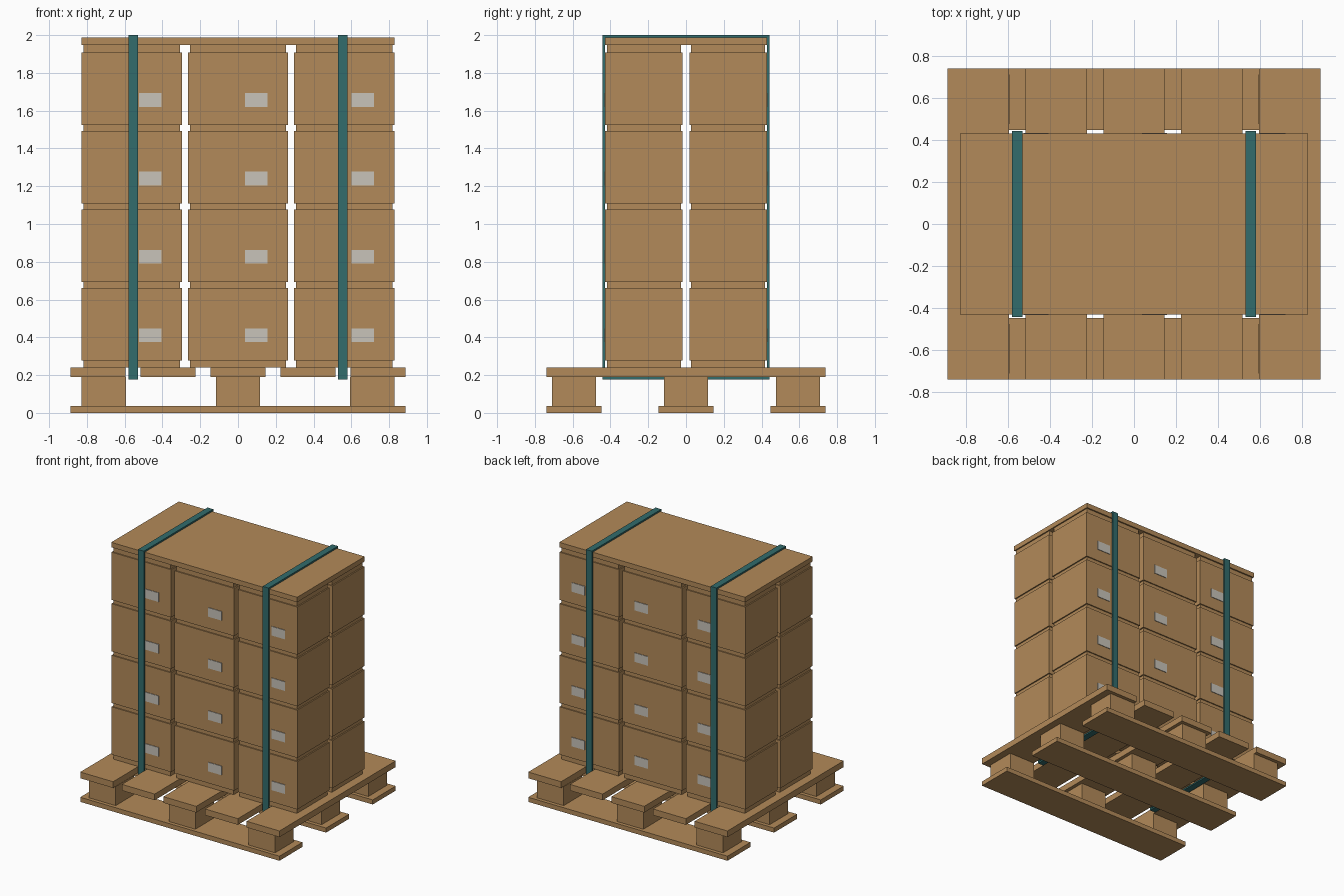
import bpy, bmesh
from mathutils import Matrix, Vector

if "Cube" in bpy.data.objects:
    bpy.data.objects.remove(bpy.data.objects["Cube"])


def material(name, rgb):
    m = bpy.data.materials.new(name)
    m.diffuse_color = (*rgb, 1)
    m.use_nodes = True
    m.node_tree.nodes["Principled BSDF"].inputs["Base Color"].default_value = m.diffuse_color
    return m


BROWN = material("cardboard brown", (0.45, 0.255, 0.10))
TEAL = material("strap teal", (0.032, 0.15, 0.15))
GREY = material("label grey", (0.58, 0.55, 0.49))


def finish(name, bm, mat):
    bmesh.ops.recalc_face_normals(bm, faces=bm.faces)
    me = bpy.data.meshes.new(name)
    bm.to_mesh(me)
    bm.free()
    me.materials.append(mat)
    ob = bpy.data.objects.new(name, me)
    bpy.context.collection.objects.link(ob)
    return ob


def add_block(bm, x, y, z0, z1, w, d):
    """Box centred on x, y with width w, depth d, from z0 to z1."""
    place = Matrix.Translation((x, y, (z0 + z1) / 2))
    bmesh.ops.create_cube(bm, size=1, matrix=place @ Matrix.Diagonal((w, d, z1 - z0, 1)))


def block(name, x, y, z0, z1, w, d, mat=BROWN):
    bm = bmesh.new()
    add_block(bm, x, y, z0, z1, w, d)
    return finish(name, bm, mat)


# Pallet: runners, feet and deck boards
for y in (-0.593, 0, 0.593):
    block("pallet_runner", 0, y, 0, 0.037, 1.774, 0.293)
    for x in (-0.71, 0, 0.71):
        block("pallet_foot", x, y, 0.037, 0.19, 0.235, 0.235)
for i in range(-2, 3):
    block("deck_board", i * 0.3705, 0, 0.19, 0.24, 0.292, 1.479)

# Cartons: a main body with a slightly narrower core showing above and below
PITCH = 0.415
for tier in range(4):
    z = 0.278 + tier * PITCH
    for x in (-0.5625, 0, 0.5625):
        for y in (-0.2225, 0.2225):
            bm = bmesh.new()
            add_block(bm, x, y, z, z + 0.384, 0.53, 0.41)
            low = 0.24 if tier == 0 else z - 0.016
            high = 1.947 if tier == 3 else z + 0.399
            add_block(bm, x, y, low, z, 0.51, 0.392)
            add_block(bm, x, y, z + 0.384, high, 0.51, 0.392)
            finish("carton", bm, BROWN)
            # Shipping label on the outward face
            side = 1 if y > 0 else -1
            block("carton_label", x + 0.097, side * 0.4295, z + 0.097, z + 0.170,
                  0.119, 0.005, GREY)

# Top cover board
block("top_board", 0, 0, 1.947, 1.987, 1.655, 0.86)

# Straps: closed rectangular bands around the load and under the deck
for x in (-0.555, 0.555):
    bm = bmesh.new()
    rings = []
    for dx in (-0.026, 0.026):
        for y, z0, z1 in ((0.442, 0.178, 2.0), (0.430, 0.190, 1.987)):
            rings.append([bm.verts.new(Vector((x + dx, py, pz))) for py, pz in
                          ((-y, z0), (y, z0), (y, z1), (-y, z1))])
    for a, b in ((0, 1), (1, 3), (3, 2), (2, 0)):
        for i in range(4):
            j = (i + 1) % 4
            bm.faces.new((rings[a][i], rings[a][j], rings[b][j], rings[b][i]))
    finish("strap", bm, TEAL)
